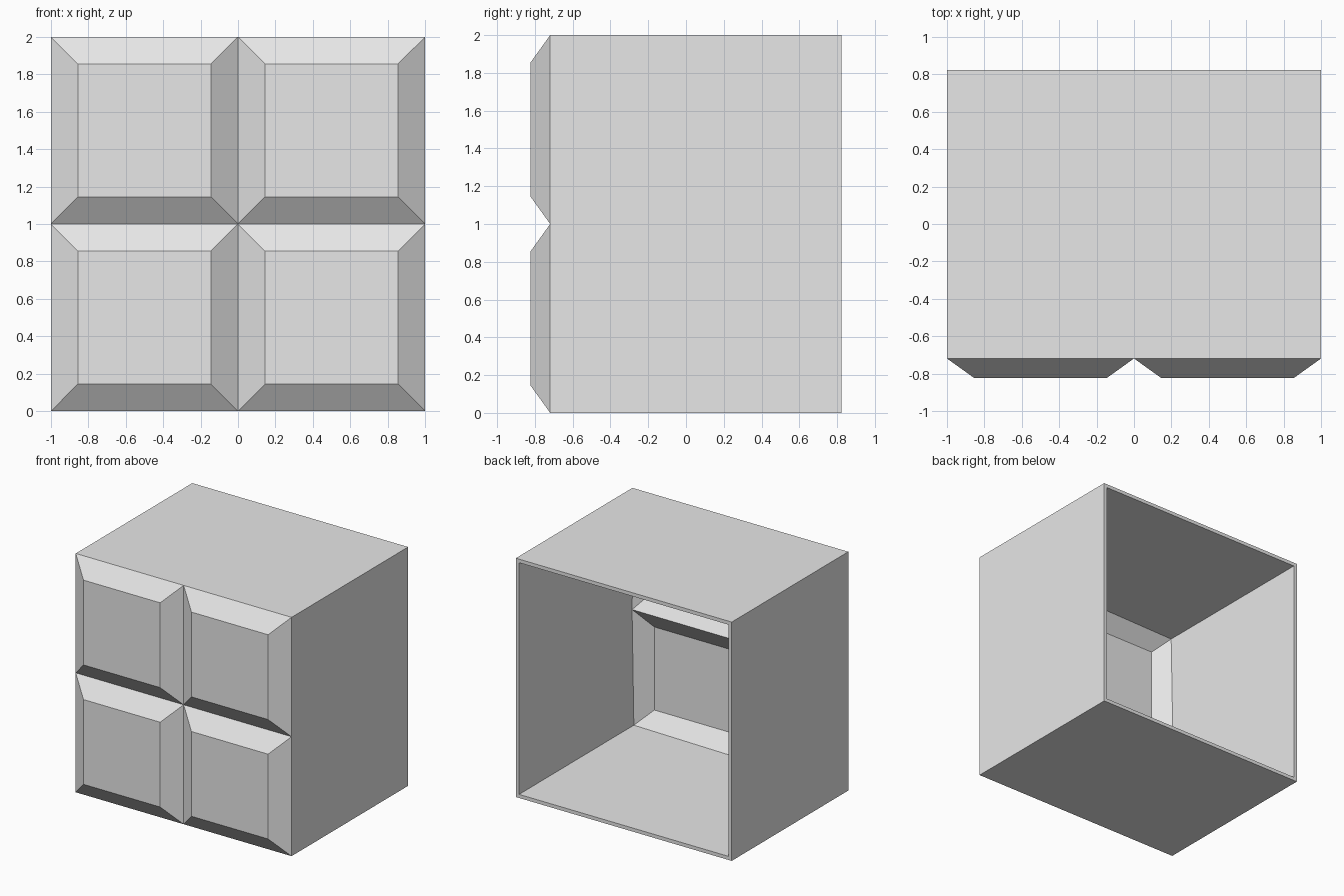
import bpy, bmesh
from math import radians
from mathutils import Matrix

cube = bpy.data.objects.get("Cube")
if cube:
    bpy.data.objects.remove(cube, do_unlink=True)

HALF = 1.0        # half width and half height
BACK = 0.823      # open rim
SEAM = -0.719     # seams between the panels
INSET = 0.145     # bevel width
RAISE = 0.104     # bevel depth
WALL = 0.03       # shell thickness

grey = bpy.data.materials.new("light_grey")
grey.use_nodes = True
colour = (0.8, 0.8, 0.8, 1)
grey.diffuse_color = colour
grey.node_tree.nodes["Principled BSDF"].inputs["Base Color"].default_value = colour

bm = bmesh.new()

# Front: two by two grid standing upright, facing -y
place = Matrix.Translation((0, SEAM, HALF)) @ Matrix.Rotation(radians(90), 4, "X")
bmesh.ops.create_grid(bm, x_segments=2, y_segments=2, size=HALF, matrix=place)
panels = bm.faces[:]
rim = [e for e in bm.edges if e.is_boundary]

# Side walls: pull the outline back, leaving the back open
walls = bmesh.ops.extrude_edge_only(bm, edges=rim)["geom"]
for v in walls:
    if isinstance(v, bmesh.types.BMVert):
        v.co.y = BACK
bmesh.ops.recalc_face_normals(bm, faces=bm.faces)
if panels[0].normal.y > 0:
    bmesh.ops.reverse_faces(bm, faces=bm.faces)

# Raised panels with sloping borders
bmesh.ops.inset_individual(bm, faces=panels, thickness=INSET, depth=RAISE,
                           use_even_offset=True)

mesh = bpy.data.meshes.new("panelled_box")
bm.to_mesh(mesh)
bm.free()
mesh.materials.append(grey)
box = bpy.data.objects.new("panelled_box", mesh)
bpy.context.collection.objects.link(box)

# Wall thickness, grown inward
shell = box.modifiers.new("wall_thickness", "SOLIDIFY")
shell.thickness = WALL
shell.offset = -1
shell.use_even_offset = True
shell.use_quality_normals = True
